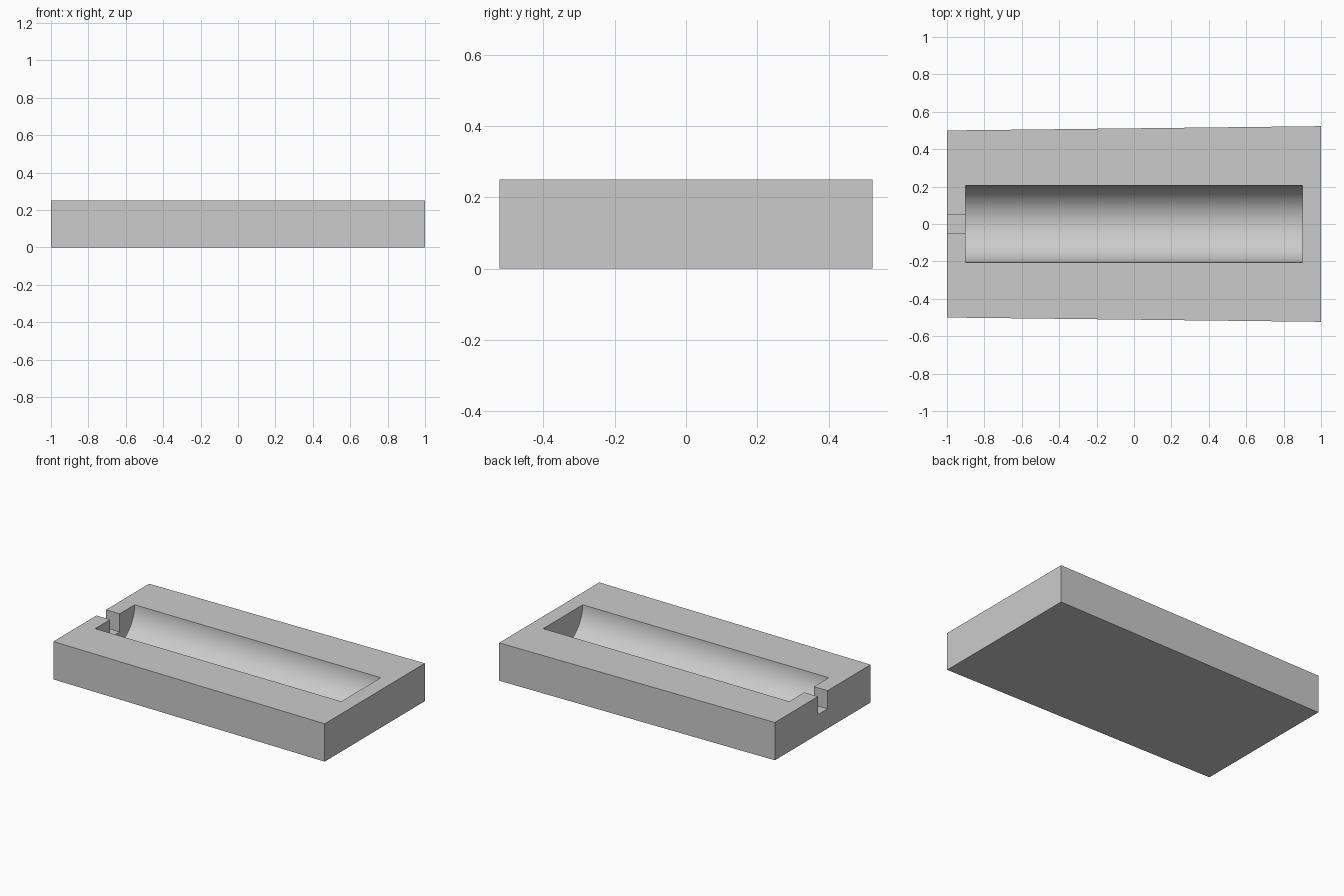
import bpy, bmesh, math
from mathutils import Vector

cube = bpy.data.objects.get("Cube")
if cube:
    bpy.data.objects.remove(cube, do_unlink=True)

HEIGHT = 0.25
RADIUS = 0.206      # half-round trough
SLOT_FLOOR = 0.13

grey = bpy.data.materials.new("plain grey")
grey.use_nodes = True
colour = (0.6, 0.6, 0.6, 1)
grey.diffuse_color = colour
grey.node_tree.nodes["Principled BSDF"].inputs["Base Color"].default_value = colour


def prism(name, outline, sweep):
    """Solid made by sweeping a flat outline along a vector."""
    bm = bmesh.new()
    face = bm.faces.new([bm.verts.new(p) for p in outline])
    moved = bmesh.ops.extrude_face_region(bm, geom=[face], use_keep_orig=True)
    verts = [v for v in moved["geom"] if isinstance(v, bmesh.types.BMVert)]
    bmesh.ops.translate(bm, verts=verts, vec=Vector(sweep))
    bmesh.ops.recalc_face_normals(bm, faces=bm.faces)
    mesh = bpy.data.meshes.new(name)
    bm.to_mesh(mesh)
    bm.free()
    mesh.materials.append(grey)
    obj = bpy.data.objects.new(name, mesh)
    bpy.context.collection.objects.link(obj)
    return obj


# Tapered block, slightly wider at the closed end
block = prism("tray_block",
              [(-1, -0.5, 0), (1, -0.523, 0), (1, 0.523, 0), (-1, 0.5, 0)],
              (0, 0, HEIGHT))

# Half-round trough cutter, open at the top
steps = 64
arc = [(-0.9, RADIUS * math.cos(a), HEIGHT - RADIUS * math.sin(a))
       for a in (math.pi * i / steps for i in range(steps + 1))]
trough = prism("trough_cutter",
               arc + [(-0.9, -RADIUS, 0.4), (-0.9, RADIUS, 0.4)], (1.8, 0, 0))

# Narrow slot through the end wall
slot = prism("slot_cutter",
             [(-1.1, -0.05, SLOT_FLOOR), (-1.1, 0.05, SLOT_FLOOR),
              (-1.1, 0.05, 0.35), (-1.1, -0.05, 0.35)], (0.3, 0, 0))

# Carve the block, then discard the cutters
bpy.ops.object.select_all(action='DESELECT')
bpy.context.view_layer.objects.active = block
block.select_set(True)
for cutter in (trough, slot):
    cutter.hide_render = True
    cut = block.modifiers.new(cutter.name, 'BOOLEAN')
    cut.operation = 'DIFFERENCE'
    cut.solver = 'EXACT'
    cut.object = cutter
    bpy.ops.object.modifier_apply(modifier=cut.name)
    bpy.data.objects.remove(cutter, do_unlink=True)

bpy.ops.object.shade_smooth_by_angle(angle=math.radians(30))
